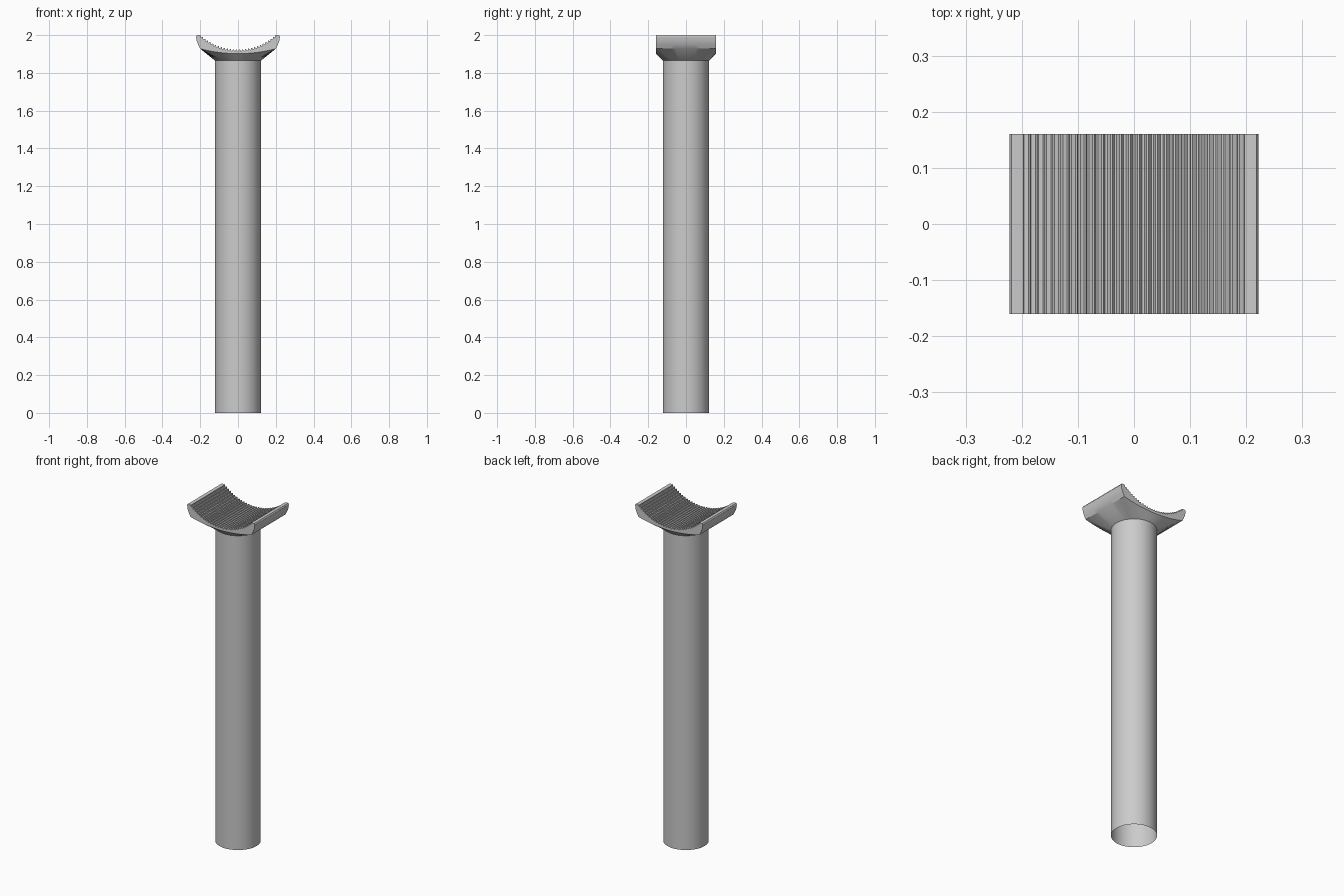
import bpy, bmesh, math

if "Cube" in bpy.data.objects:
    bpy.data.objects.remove(bpy.data.objects["Cube"])

R_TUBE, Z_NECK = 0.122, 1.865
HX, HY = 0.222, 0.16
ARC_R, ARC_Z = 0.302, 2.217      # saddle arc radius and centre height
TEETH, DEPTH = 27, 0.008
END_STEPS = 12


def finish(bm, name):
    bmesh.ops.recalc_face_normals(bm, faces=bm.faces)
    me = bpy.data.meshes.new(name)
    bm.to_mesh(me)
    bm.free()
    ob = bpy.data.objects.new(name, me)
    bpy.context.collection.objects.link(ob)
    bpy.ops.object.select_all(action='DESELECT')
    ob.select_set(True)
    bpy.context.view_layer.objects.active = ob
    bpy.ops.object.shade_smooth_by_angle(angle=math.radians(28))
    return ob


def bridge(bm, a, b):
    n = len(a)
    for i in range(n):
        bm.faces.new((a[i], a[(i + 1) % n], b[(i + 1) % n], b[i]))


# toothed concave profile across x, with a flat lip at each end
half = math.asin(0.204 / ARC_R)
pitch = 2 * half / TEETH
profile = [(-HX, 1.992), (-0.218, 2.0), (-0.209, 2.0)]
for k in range(TEETH):
    for f, d in ((0.1, 0), (0.35, DEPTH), (0.6, DEPTH), (0.85, 0)):
        a = -half + (k + f + 0.025) * pitch
        r = ARC_R - DEPTH + d
        profile.append((r * math.sin(a), ARC_Z - r * math.cos(a)))
profile += [(0.209, 2.0), (0.218, 2.0), (HX, 1.992)]
n = len(profile)

# perimeter: front edge, right end, back edge, left end
ends = [-HY + 2 * HY * j / END_STEPS for j in range(1, END_STEPS)]
top = [(x, -HY, z) for x, z in profile]
top += [(HX, y, profile[-1][1]) for y in ends]
top += [(x, HY, z) for x, z in reversed(profile)]
top += [(-HX, -y, profile[0][1]) for y in ends]


def under(p):
    x = p[0] * 0.2 / HX
    return (x, p[1], 1.902 + 0.026 * (x / 0.2) ** 2)


def bulge(p, t):
    q = under(p)
    s = math.sin(t * math.pi / 2)
    return (q[0] + (p[0] - q[0]) * s, p[1], q[2] + (p[2] - q[2]) * t)


def neck(p):
    a = math.atan2(p[1] / HY, p[0] / HX)
    return (R_TUBE * math.cos(a), R_TUBE * math.sin(a), Z_NECK)


# saddle head: ribbed top, side walls and flare down to the tube
bm = bmesh.new()
rows = [top, [bulge(p, 0.66) for p in top], [bulge(p, 0.33) for p in top],
        [under(p) for p in top], [neck(p) for p in top]]
rings = [[bm.verts.new(p) for p in row] for row in rows]
for a, b in zip(rings, rings[1:]):
    bridge(bm, a, b)
t = rings[0]
back = t[n + END_STEPS - 1: 2 * n + END_STEPS - 1][::-1]
for i in range(n - 1):
    if i == 0:            # left lip joins all end vertices
        bm.faces.new([t[0], t[1], back[1], back[0]] + t[2 * n + END_STEPS - 1:])
    elif i == n - 2:      # right lip
        bm.faces.new([t[i], t[i + 1]] + t[n:n + END_STEPS - 1] + [back[i + 1], back[i]])
    else:
        bm.faces.new((t[i], t[i + 1], back[i + 1], back[i]))
finish(bm, "saddle_head")

# open post tube
bm = bmesh.new()
SIDES = 96
loops = [[bm.verts.new((R_TUBE * math.cos(2 * math.pi * i / SIDES),
                        R_TUBE * math.sin(2 * math.pi * i / SIDES), z))
          for i in range(SIDES)] for z in (0, Z_NECK)]
bridge(bm, *loops)
tube = finish(bm, "post_tube")
